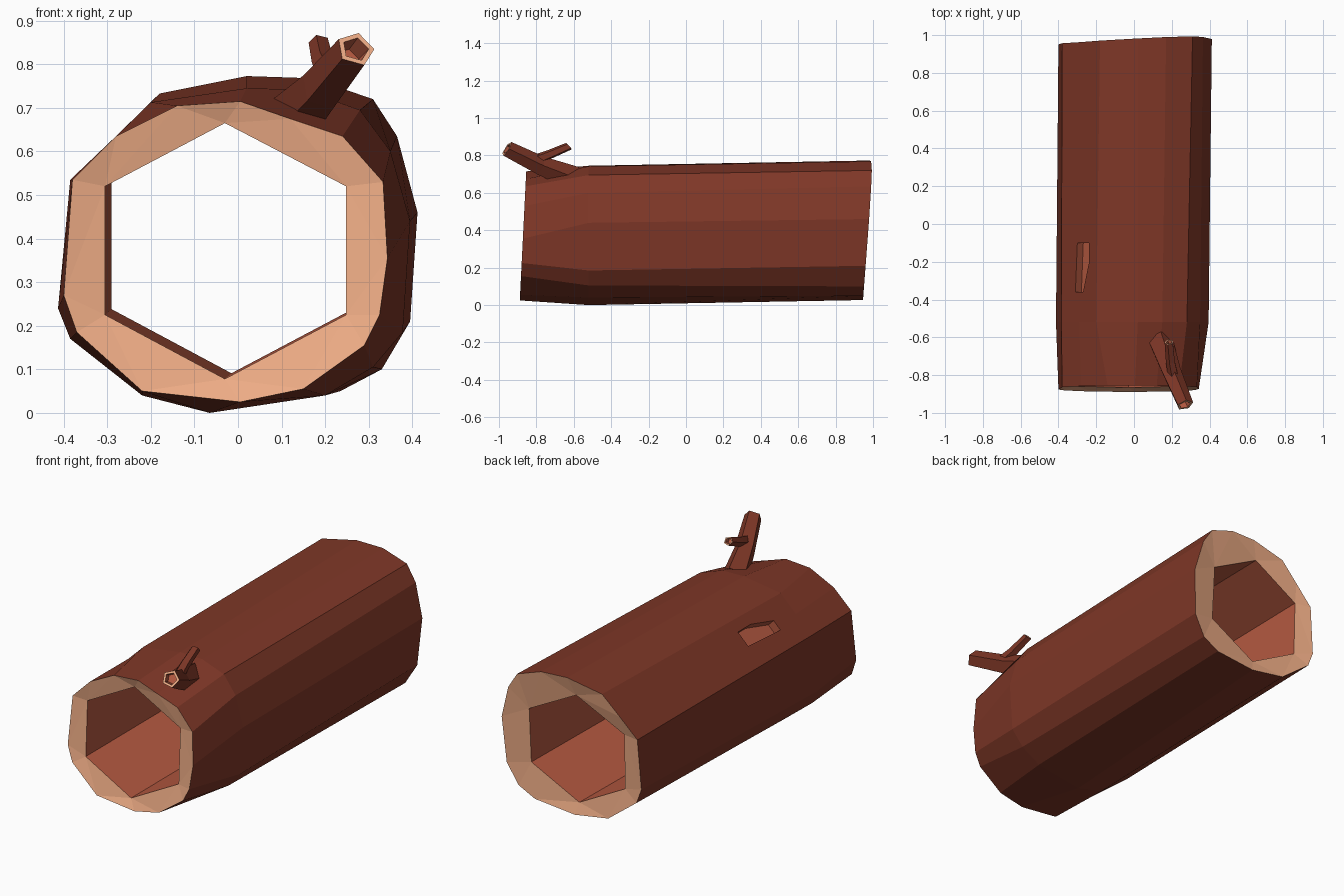
import bpy, bmesh, math
from mathutils import Vector

if "Cube" in bpy.data.objects:
    bpy.data.objects.remove(bpy.data.objects["Cube"])


def material(name, rgb):
    m = bpy.data.materials.new(name)
    m.diffuse_color = (*rgb, 1)
    m.use_nodes = True
    m.node_tree.nodes["Principled BSDF"].inputs["Base Color"].default_value = m.diffuse_color
    return m


MATS = [material("bark", (0.21, 0.038, 0.020)),
        material("cut_wood", (0.87, 0.42, 0.24)),
        material("inner_wood", (0.46, 0.10, 0.052))]
BARK, CUT, INNER = 0, 1, 2


def finish(bm, name):
    bmesh.ops.recalc_face_normals(bm, faces=bm.faces)
    mesh = bpy.data.meshes.new(name)
    bm.to_mesh(mesh)
    bm.free()
    for m in MATS:
        mesh.materials.append(m)
    ob = bpy.data.objects.new(name, mesh)
    bpy.context.collection.objects.link(ob)
    return ob


def ring(bm, points):
    return [bm.verts.new(p) for p in points]


def skin(bm, a, b, mat):
    n = len(a)
    for i in range(n):
        j = (i + 1) % n
        bm.faces.new((a[i], a[j], b[j], b[i])).material_index = mat


def loop_edges(bm, verts):
    return [bm.edges.get((v, verts[i - 1])) for i, v in enumerate(verts)]


# Hollow log: three bark cross-sections (x, z) and a hexagonal bore
front = [(.005, .715), (-.14, .705), (-.28, .635), (-.38, .535), (-.40, .27),
         (-.37, .185), (-.22, .05), (.005, .025), (.15, .055), (.29, .155),
         (.325, .225), (.343, .355), (.333, .53), (.24, .635), (.12, .675)]
middle = [(.02, .745), (-.20, .713), (-.29, .625), (-.385, .535), (-.413, .24),
          (-.385, .17), (-.22, .04), (-.065, .0), (.20, .04), (.31, .105),
          (.378, .185), (.395, .44), (.35, .60), (.28, .695), (.15, .742)]
back = [(.02, .773), (-.18, .733), (-.28, .635), (-.38, .535), (-.40, .27),
        (-.37, .19), (-.20, .06), (0, .027), (.235, .05), (.33, .10),
        (.395, .21), (.412, .46), (.365, .635), (.31, .72), (.17, .768)]
bore = [(-.03, .665), (-.305, .52), (-.305, .225),
        (-.03, .078), (.248, .225), (.248, .52)]


def front_y(z):
    return -.89 + .05 * z


def back_y(x, z):
    return .945 + .047 * z * (1 + 1.4 * x)


bm = bmesh.new()
f = ring(bm, [(x, front_y(z), z) for x, z in front])
m = ring(bm, [(x, -.52, z) for x, z in middle])
b = ring(bm, [(x, back_y(x, z), z) for x, z in back])
fi = ring(bm, [(x, front_y(z) + .02, z) for x, z in bore])
bi = ring(bm, [(x + .015, back_y(x, z) - .02, z + .013) for x, z in bore])
skin(bm, f, m, BARK)
skin(bm, m, b, BARK)
skin(bm, fi, bi, INNER)
for outer, inner in ((f, fi), (b, bi)):
    res = bmesh.ops.bridge_loops(
        bm, edges=loop_edges(bm, outer) + loop_edges(bm, inner))
    for face in res["faces"]:
        face.material_index = CUT
log = finish(bm, "hollow_log")

# Knot hole: shallow pocket cut into the upper left bark
outline = [(-.31, -.36), (-.27, -.36), (-.24, -.21), (-.24, -.10), (-.30, -.10)]
bm = bmesh.new()
rings = []
for d in (-.045, .08):
    rings.append(ring(bm, [(x - d * .7, y, x + .915 + d * .7) for x, y in outline]))
skin(bm, *rings, INNER)
for r in rings:
    bm.faces.new(r).material_index = INNER
cutter = finish(bm, "knot_hole_cutter")
cutter.hide_render = True
cutter.hide_viewport = True
cut = log.modifiers.new("knot_hole", "BOOLEAN")
cut.operation = "DIFFERENCE"
cut.solver = "EXACT"
cut.object = cutter


# Branch stubs: tapered tubes with a cut rim and a hollow tip
def branch(name, path, radii, sides, tip_normal):
    pts = [Vector(p) for p in path]
    bm = bmesh.new()

    def section(c, axis, r):
        q = Vector(axis).to_track_quat("Z", "Y")
        return ring(bm, [c + q @ Vector((r * math.cos(t), r * math.sin(t), 0))
                         for t in (2 * math.pi * i / sides for i in range(sides))])

    axes = [pts[1] - pts[0], pts[2] - pts[0], Vector(tip_normal)]
    rows = [section(c, a, r) for c, a, r in zip(pts, axes, radii)]
    bm.faces.new(rows[0])
    skin(bm, rows[0], rows[1], BARK)
    skin(bm, rows[1], rows[2], BARK)
    rim = section(pts[2], axes[2], radii[2] * .7)
    floor = section(pts[2] - (pts[2] - pts[1]) * .25, axes[2], radii[2] * .6)
    skin(bm, rows[2], rim, CUT)
    skin(bm, rim, floor, INNER)
    bm.faces.new(floor).material_index = INNER
    return finish(bm, name)


branch("branch", [(.13, -.60, .675), (.195, -.78, .745), (.27, -.958, .835)],
       (.07, .054, .045), 5, (.25, -.8, .5))
branch("twig", [(.212, -.82, .77), (.195, -.73, .805), (.186, -.625, .85)],
       (.03, .026, .024), 5, (-.05, .75, .65))
